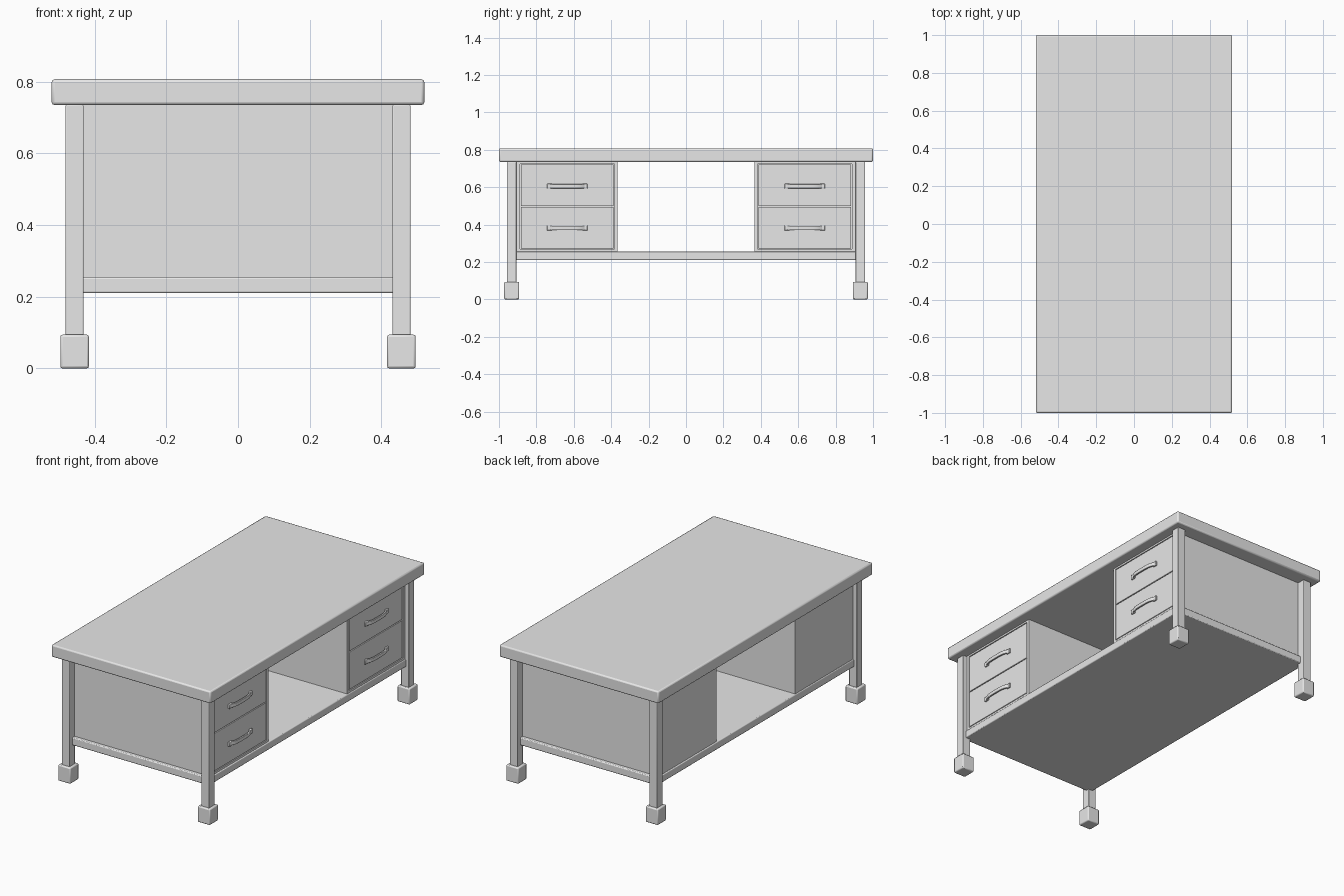
import bpy, bmesh, math

cube = bpy.data.objects.get("Cube")
if cube:
    bpy.data.objects.remove(cube, do_unlink=True)

grey = bpy.data.materials.new("plain grey")
grey.use_nodes = True
grey.diffuse_color = (0.8, 0.8, 0.8, 1)
grey.node_tree.nodes["Principled BSDF"].inputs["Base Color"].default_value = (0.8, 0.8, 0.8, 1)


def finish(name, bm, bevel=0, segments=2):
    """Turn a bmesh into a grey object with rounded edges."""
    bmesh.ops.recalc_face_normals(bm, faces=bm.faces)
    mesh = bpy.data.meshes.new(name)
    bm.to_mesh(mesh)
    bm.free()
    mesh.materials.append(grey)
    obj = bpy.data.objects.new(name, mesh)
    bpy.context.collection.objects.link(obj)
    if bevel:
        mod = obj.modifiers.new("rounded edges", 'BEVEL')
        mod.width = bevel
        mod.segments = segments
        mod.limit_method = 'ANGLE'
        mod.angle_limit = math.radians(40)
    bpy.ops.object.select_all(action='DESELECT')
    obj.select_set(True)
    bpy.context.view_layer.objects.active = obj
    bpy.ops.object.shade_smooth_by_angle(angle=math.radians(35))
    return obj


def box(name, x, y, z, bevel=0):
    """Box from its low and high limit on each axis."""
    bm = bmesh.new()
    bmesh.ops.create_cube(bm, size=1)
    for v in bm.verts:
        for axis, (low, high) in enumerate((x, y, z)):
            v.co[axis] = low if v.co[axis] < 0 else high
    return finish(name, bm, bevel)


def span(a, b, side):
    """Limits along y, mirrored for the front side."""
    return (a, b) if side > 0 else (-b, -a)


FACE = 0.456          # drawer face and back panel distance from the middle
TOP, SHELF = 0.735, 0.255


def handle(name, y, z):
    """Bowed pull: an arched strip between two mounting pads."""
    half, reach, thick, steps = 0.102, 0.026, 0.008, 12
    outer, inner = [], []
    for i in range(steps + 1):
        t = -1 + 2 * i / steps
        bow = 1 - abs(t) ** 4
        outer.append((FACE - 0.002 + thick * 0.5 + (reach - thick * 0.5) * bow, y + half * t))
        inner.append((FACE - 0.004 + (reach - thick) * bow, y + half * 0.94 * t))
    bm = bmesh.new()
    low = [bm.verts.new((px, py, z - 0.011)) for px, py in outer + inner[::-1]]
    face = bm.faces.new(low)
    new = bmesh.ops.extrude_face_region(bm, geom=[face])["geom"]
    bmesh.ops.translate(bm, vec=(0, 0, 0.022),
                        verts=[v for v in new if isinstance(v, bmesh.types.BMVert)])
    finish(name, bm, 0.002)
    for end in (-1, 1):
        c = y + end * 0.094
        box(f"{name}_pad_{'front' if end < 0 else 'back'}", (FACE - 0.004, FACE + 0.009),
            (c - 0.014, c + 0.014), (z - 0.0135, z + 0.0135), 0.003)


# Top slab and lower shelf
box("desk_top", (-0.52, 0.52), (-1, 1), (TOP, 0.807), 0.008)
box("lower_shelf", (-0.462, 0.462), (-0.93, 0.93), (0.21, SHELF), 0.005)

# Legs with block feet
for sx, side_name in ((1, "left"), (-1, "right")):
    for sy, end_name in ((-1, "front"), (1, "back")):
        cx, cy = sx * 0.456, sy * 0.932
        for part, h, z, bevel in (("leg", 0.0255, (0.08, TOP), 0.003),
                                  ("foot", 0.04, (0, 0.094), 0.006)):
            box(f"{end_name}_{side_name}_{part}", (cx - h, cx + h), (cy - h, cy + h), z, bevel)

# Two drawer cabinets, one at each end
for side, end_name in ((-1, "front"), (1, "back")):
    n = f"{end_name}_cabinet"
    depth = (-FACE, FACE)
    box(n + "_end_panel", depth, span(0.887, 0.908, side), (SHELF, TOP))
    box(n + "_inner_panel", depth, span(0.367, 0.383, side), (SHELF, TOP))
    box(n + "_rear_panel", (-FACE, -FACE + 0.016), span(0.383, 0.887, side), (SHELF, TOP))
    box(n + "_top_rail", depth, span(0.383, 0.887, side), (0.725, TOP))
    box(n + "_bottom_rail", depth, span(0.383, 0.887, side), (SHELF, 0.268))
    for level, z in (("lower", (0.272, 0.494)), ("upper", (0.498, 0.721))):
        box(f"{end_name}_{level}_drawer", (-0.4, FACE), span(0.387, 0.883, side), z, 0.002)
        handle(f"{end_name}_{level}_handle", side * 0.635, 0.382 if level == "lower" else 0.605)
